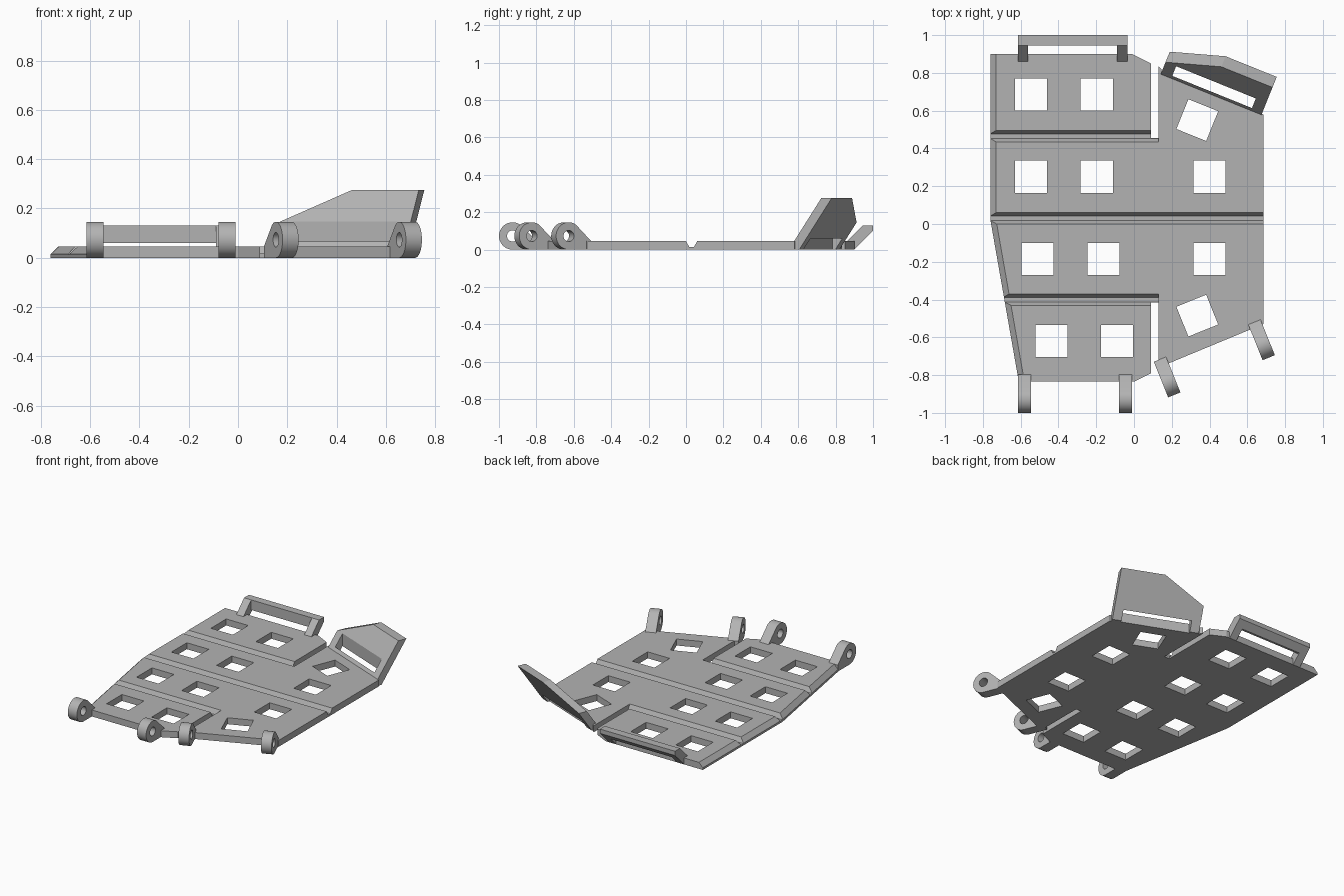
import bpy, bmesh
from math import sin, cos, pi, radians
from mathutils import Matrix, Vector

if "Cube" in bpy.data.objects:
    bpy.data.objects.remove(bpy.data.objects["Cube"], do_unlink=True)

grey = bpy.data.materials.new("plain grey")
grey.use_nodes = True
colour = (0.45, 0.45, 0.45, 1)
grey.diffuse_color = colour
grey.node_tree.nodes["Principled BSDF"].inputs["Base Color"].default_value = colour

TILT = radians(22)


def loft(name, rings, matrix=Matrix()):
    """Closed solid through rings of 3D points."""
    bm = bmesh.new()
    loops = [[bm.verts.new(matrix @ Vector(p)) for p in ring] for ring in rings]
    bm.faces.new(loops[0])
    bm.faces.new(loops[-1])
    n = len(loops[0])
    for a, b in zip(loops, loops[1:]):
        for i in range(n):
            j = (i + 1) % n
            bm.faces.new((a[i], a[j], b[j], b[i]))
    bmesh.ops.recalc_face_normals(bm, faces=bm.faces)
    mesh = bpy.data.meshes.new(name)
    bm.to_mesh(mesh)
    bm.free()
    mesh.materials.append(grey)
    obj = bpy.data.objects.new(name, mesh)
    bpy.context.collection.objects.link(obj)
    return obj


def side_prism(name, profile, x0, x1, matrix=Matrix()):
    """Extrude a (y, z) profile along x."""
    return loft(name, [[(x, y, z) for y, z in profile] for x in (x0, x1)], matrix)


def box(x0, x1, y0, y1, z0, z1, matrix=Matrix()):
    return side_prism("cutter", [(y0, z0), (y1, z0), (y1, z1), (y0, z1)], x0, x1, matrix)


def cut(obj, cutters):
    """Subtract the cutters, then remove them."""
    for c in cutters:
        c.hide_render = True
        mod = obj.modifiers.new("cut", "BOOLEAN")
        mod.operation = "DIFFERENCE"
        mod.solver = "EXACT"
        mod.object = c
    bpy.context.view_layer.update()
    mesh = bpy.data.meshes.new_from_object(
        obj.evaluated_get(bpy.context.evaluated_depsgraph_get()))
    obj.modifiers.clear()
    obj.data = mesh
    for c in cutters:
        bpy.data.objects.remove(c, do_unlink=True)


def turned(x, y, angle):
    return Matrix.Translation((x, y, 0)) @ Matrix.Rotation(angle, 4, "Z")


# Base plate: the left edge is chamfered towards the top
right_side = [(0, -0.835), (0.11, -0.78), (0.13, -0.76), (0.685, -0.53), (0.685, 0.58),
              (0.145, 0.80), (0.145, 0.82), (0.13, 0.835), (0.09, 0.85), (-0.01, 0.9)]
left_side = [(-0.76, 0.9), (-0.76, 0.02), (-0.61, -0.835)]


def plate_ring(z, inset):
    return [(x, y, z) for x, y in right_side] + [(x + inset, y, z) for x, y in left_side]


plate = loft("base_plate", [plate_ring(0, 0), plate_ring(0.015, 0), plate_ring(0.045, 0.03)])
cutters = []

# V-shaped grooves across the plate
for y, end in ((0.465, 0.13), (0.03, 0.8), (-0.4, 0.13)):
    cutters.append(side_prism("cutter", [(y - 0.033, 0.05), (y - 0.012, 0.013),
                                         (y + 0.012, 0.013), (y + 0.033, 0.05)], -0.9, end))

# Slots separating the front and back corners
cutters.append(box(0.09, 0.13, 0.455, 1, -0.1, 0.1))
cutters.append(box(0.09, 0.13, -1, -0.415, -0.1, 0.1))

# Square windows
windows = [(x + shift, y, 0) for y, shift in ((0.685, 0), (0.25, 0), (-0.185, 0.035), (-0.62, 0.108))
           for x in (-0.545, -0.197)]
windows += [(0.4, 0.25, 0), (0.4, -0.185, 0), (0.335, 0.55, -TILT), (0.335, -0.485, TILT)]
for x, y, angle in windows:
    cutters.append(box(-0.085, 0.085, -0.085, 0.085, -0.1, 0.1, turned(x, y, angle)))
cut(plate, cutters)

# Hinge lugs along the front
R = 0.073
lug_profile = [(0.13, 0), (0.13, 0.045)]
lug_profile += [(R * cos(a), R + R * sin(a))
                for a in (radians(55 + 215 * i / 28) for i in range(29))]
hole = [(0.03 * cos(2 * pi * i / 24), R + 0.03 * sin(2 * pi * i / 24)) for i in range(24)]
lugs = []
for i, (x, y, angle) in enumerate(((-0.58, -0.927, 0), (-0.045, -0.927, 0),
                                   (0.186, -0.837, TILT), (0.686, -0.64, TILT))):
    place = turned(x, y, angle)
    lug = side_prism(f"hinge_lug_{i + 1}", lug_profile, -0.035, 0.035, place)
    cut(lug, [side_prism("cutter", hole, -0.1, 0.1, place)])
    lugs.append(lug)

# Leaning strap loop at the back
loop = side_prism("strap_loop", [(0.815, 0), (0.945, 0.13), (1, 0.13), (1, 0.1), (0.9, 0)],
                  -0.615, -0.035)
cut(loop, [box(-0.56, -0.09, 0.7, 0.945, -0.1, 0.2), box(-0.56, -0.09, 0.9, 1.1, -0.1, 0.06)])

# Leaning back panel with a slot, swept back as it rises
place = turned(0.13, 0.765, -TILT)
outline = [(0, 0), (0.575, 0), (0.575, 0.275), (0.283, 0.275), (0, 0.145)]
panel = loft("back_panel", [[(u, v + 0.68 * z, z) for u, z in outline] for v in (0, 0.06)], place)
cut(panel, [box(0.06, 0.515, 0.045, 0.1, -0.1, 0.4, place)])

# Smooth the round lugs, keeping their edges sharp
bpy.ops.object.select_all(action="DESELECT")
for lug in lugs:
    lug.select_set(True)
bpy.context.view_layer.objects.active = lugs[0]
bpy.ops.object.shade_smooth_by_angle(angle=radians(30))
